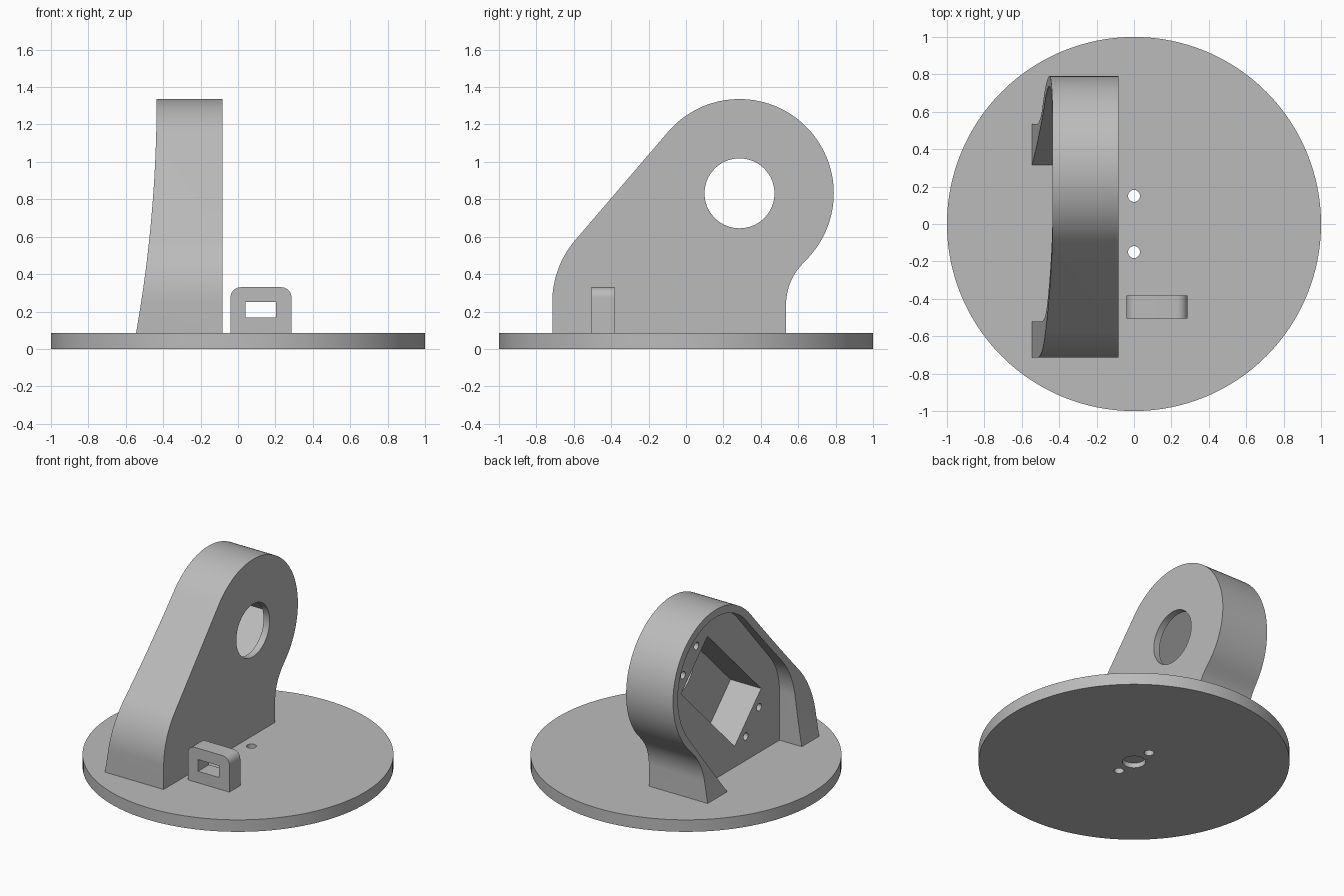
import bpy, bmesh
from math import sin, cos, radians, pi, sqrt

cube = bpy.data.objects.get("Cube")
if cube:
    bpy.data.objects.remove(cube, do_unlink=True)

grey = bpy.data.materials.new("plain grey")
grey.use_nodes = True
grey.diffuse_color = (0.5, 0.5, 0.5, 1)
grey.node_tree.nodes["Principled BSDF"].inputs["Base Color"].default_value = (0.5, 0.5, 0.5, 1)


def arc(cx, cy, r, start, end, steps=24):
    """Points on an arc, angles in degrees."""
    angles = [radians(start + (end - start) * i / steps) for i in range(steps + 1)]
    return [(cx + r * cos(a), cy + r * sin(a)) for a in angles]


def circle(cx, cy, r, steps=48):
    return arc(cx, cy, r, 0, 360, steps)[:-1]


def prism(name, points, axis, low, high):
    """Extrude a 2D outline along an axis."""
    place = {"x": lambda p, d: (d, p[0], p[1]),
             "y": lambda p, d: (p[0], d, p[1]),
             "z": lambda p, d: (p[0], p[1], d)}[axis]
    bm = bmesh.new()
    rings = [[bm.verts.new(place(p, d)) for p in points] for d in (low, high)]
    for ring in rings:
        bm.faces.new(ring)
    n = len(points)
    for i in range(n):
        j = (i + 1) % n
        bm.faces.new((rings[0][i], rings[0][j], rings[1][j], rings[1][i]))
    bmesh.ops.recalc_face_normals(bm, faces=bm.faces)
    mesh = bpy.data.meshes.new(name)
    bm.to_mesh(mesh)
    bm.free()
    mesh.materials.append(grey)
    obj = bpy.data.objects.new(name, mesh)
    bpy.context.scene.collection.objects.link(obj)
    return obj


def carve(obj, cutters):
    """Subtract the cutters, then remove them and smooth the round faces."""
    for cutter in cutters:
        cutter.hide_render = True
        mod = obj.modifiers.new("cut", "BOOLEAN")
        mod.operation = "DIFFERENCE"
        mod.solver = "EXACT"
        mod.object = cutter
    bpy.context.view_layer.update()
    graph = bpy.context.evaluated_depsgraph_get()
    mesh = bpy.data.meshes.new_from_object(obj.evaluated_get(graph))
    obj.modifiers.clear()
    obj.data = mesh
    for cutter in cutters:
        bpy.data.objects.remove(cutter, do_unlink=True)
    mesh.shade_smooth()
    mesh.set_sharp_from_angle(angle=radians(25))


# Round base with two screw holes and a shallow recess underneath
TOP = 0.085
base = prism("base_disk", circle(0, 0, 1, 128), "z", 0, TOP)
carve(base, [prism("screw_hole", circle(0, s * 0.15, 0.032, 24), "z", -0.1, 0.2) for s in (-1, 1)]
      + [prism("recess", circle(0, 0, 0.075), "z", -0.1, 0.035)])

# Bracket outline: round head, leaning front edge, waisted back edge
CY, CZ = 0.286, 0.832
SINK = TOP - 0.005
outline = (arc(CY, CZ, 0.504, -46, 139, 64)
           + arc(-0.205, 0.25, 0.51, 139, 180)
           + [(-0.715, SINK), (0.535, SINK)]
           + arc(0.851, 0.236, 0.316, 180, 134)[:-1])
bracket = prism("bracket", outline, "x", -0.7, -0.083)

# Flared open side
steps = 32
heights = [1.335 * i / steps for i in range(steps + 1)]
flare = [(-0.435 - 0.11 * ((1.335 - z) / 1.25) ** 2, z) for z in heights]
flare = [(-1, 0)] + flare + [(-0.435, 1.5), (-1, 1.5)]

# Hollow behind the face plate
hollow = (arc(CY, CZ, 0.45, -35, 139, 64)
          + arc(-0.09, 0.43, 0.43, 139, 180)
          + [(-0.52, -0.1), (0.18, -0.1), (0.315, TOP)])

# Tilted rectangular pocket and its four screw holes
PLATE = -0.37
h = sqrt(0.5)


def tilted(u, v):
    return (0.135 + (u - v) * h, 0.682 + (u + v) * h)


pocket = [tilted(a * 0.425, b * 0.21) for a, b in ((-1, -1), (1, -1), (1, 1), (-1, 1))]
cutters = [prism("flare_cut", flare, "y", -1.2, 1.2),
           prism("hollow_cut", hollow, "x", -0.9, PLATE),
           prism("pocket_cut", pocket, "x", -0.6, -0.13),
           prism("shaft_hole", circle(CY, CZ, 0.187, 64), "x", -0.3, 0.1)]
for a in (-1, 1):
    for b in (-1, 1):
        y, z = tilted(a * 0.497, b * 0.106)
        cutters.append(prism("pilot_hole", circle(y, z, 0.026, 20), "x", -0.6, -0.2))
carve(bracket, cutters)

# Small cable loop with a rectangular window
x0, x1, top, r = -0.04, 0.286, 0.33, 0.055
loop = (arc(x1 - r, top - r, r, 0, 90, 12) + arc(x0 + r, top - r, r, 90, 180, 12)
        + [(x0, SINK), (x1, SINK)])
cable_loop = prism("cable_loop", loop, "y", -0.505, -0.383)
window = [(0.04, 0.167), (0.203, 0.167), (0.203, 0.25), (0.04, 0.25)]
carve(cable_loop, [prism("window_cut", window, "y", -0.7, -0.2)])
